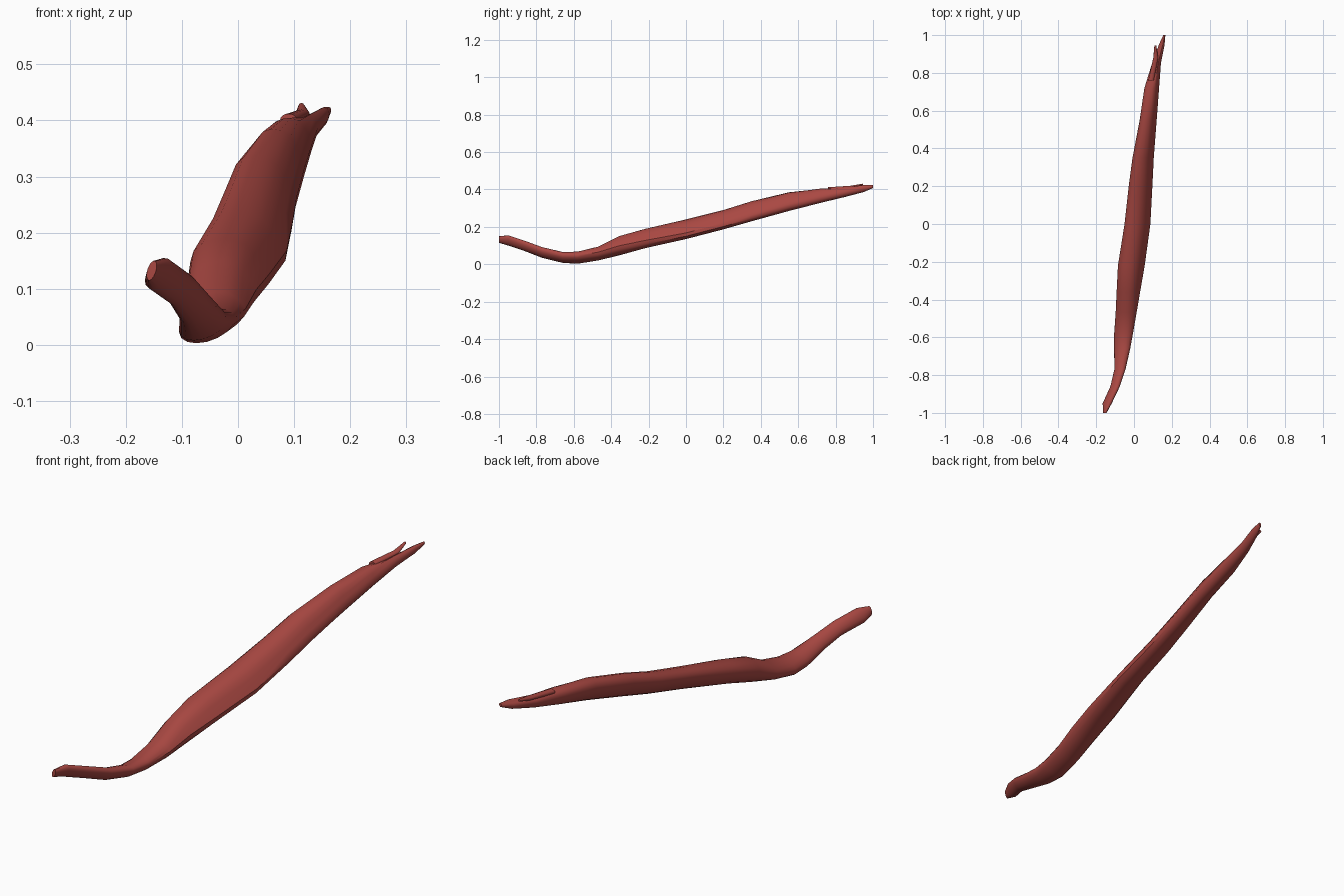
import bpy, bmesh
from math import sin, cos, pi, radians, exp

cube = bpy.data.objects.get("Cube")
if cube:
    bpy.data.objects.remove(cube)

red = bpy.data.materials.new("muscle red")
red.use_nodes = True
red.diffuse_color = (0.40, 0.065, 0.055, 1)
red.node_tree.nodes["Principled BSDF"].inputs["Base Color"].default_value = red.diffuse_color

SIDES = 16


def dent(angle, centre, width):
    gap = (angle - centre + 180) % 360 - 180
    return exp(-(gap / width) ** 2)


def loft(name, stations):
    """Skin oval sections: y, x min, x max, z min, z max, lean, groove, hollow."""
    bm = bmesh.new()
    rings = []
    for y, x0, x1, z0, z1, lean, groove, hollow in stations:
        ring = []
        for i in range(SIDES):
            deg = 360 * i / SIDES
            t = radians(deg)
            r = 1 - groove * dent(deg, 35, 28) - hollow * dent(deg, 115, 35)
            ring.append(bm.verts.new(((x0 + x1) / 2 + r * (x1 - x0) / 2 * cos(t), y,
                                      (z0 + z1) / 2 + r * (z1 - z0) / 2 * sin(t + lean))))
        rings.append(ring)
    for a, b in zip(rings, rings[1:]):
        for i in range(SIDES):
            j = (i + 1) % SIDES
            bm.faces.new((a[i], a[j], b[j], b[i]))
    bm.faces.new(rings[0])
    bm.faces.new(rings[-1])
    bmesh.ops.recalc_face_normals(bm, faces=bm.faces)
    mesh = bpy.data.meshes.new(name)
    bm.to_mesh(mesh)
    bm.free()
    mesh.materials.append(red)
    obj = bpy.data.objects.new(name, mesh)
    bpy.context.collection.objects.link(obj)
    bpy.ops.object.select_all(action='DESELECT')
    obj.select_set(True)
    bpy.context.view_layer.objects.active = obj
    bpy.ops.object.shade_smooth_by_angle(angle=radians(40))
    return obj


# Long belly with a bent lower tendon and a hollowed upper end
loft("muscle_belly", [
    (-1.0, -.163, -.145, .115, .15, .5, 0, 0),
    (-.95, -.166, -.118, .10, .155, .5, 0, 0),
    (-.86, -.125, -.075, .07, .125, .4, 0, 0),
    (-.77, -.104, -.045, .035, .092, .4, 0, 0),
    (-.66, -.105, -.02, .008, .066, .4, 0, 0),
    (-.58, -.105, -.005, .003, .068, .4, .05, 0),
    (-.47, -.097, .015, .02, .095, .2, .12, 0),
    (-.36, -.092, .035, .047, .15, 0, .2, 0),
    (-.22, -.085, .06, .085, .19, -.2, .22, 0),
    (0, -.05, .09, .135, .24, -.4, .22, 0),
    (.2, -.028, .1, .187, .29, -.4, .2, 0),
    (.35, -.008, .107, .23, .337, -.4, .2, 0),
    (.55, .03, .122, .285, .385, -.3, .2, 0),
    (.72, .055, .134, .328, .408, -.2, .15, .1),
    (.85, .095, .143, .36, .415, 0, .1, .5),
    (.95, .132, .162, .386, .425, .2, 0, .3),
    (1.0, .155, .166, .408, .424, .3, 0, 0),
])

# Small split strand beside the upper tip
loft("tendon_strand", [
    (.76, .075, .105, .39, .412, 0, 0, 0),
    (.88, .102, .128, .402, .42, 0, 0, 0),
    (.945, .108, .118, .422, .431, 0, 0, 0),
])
